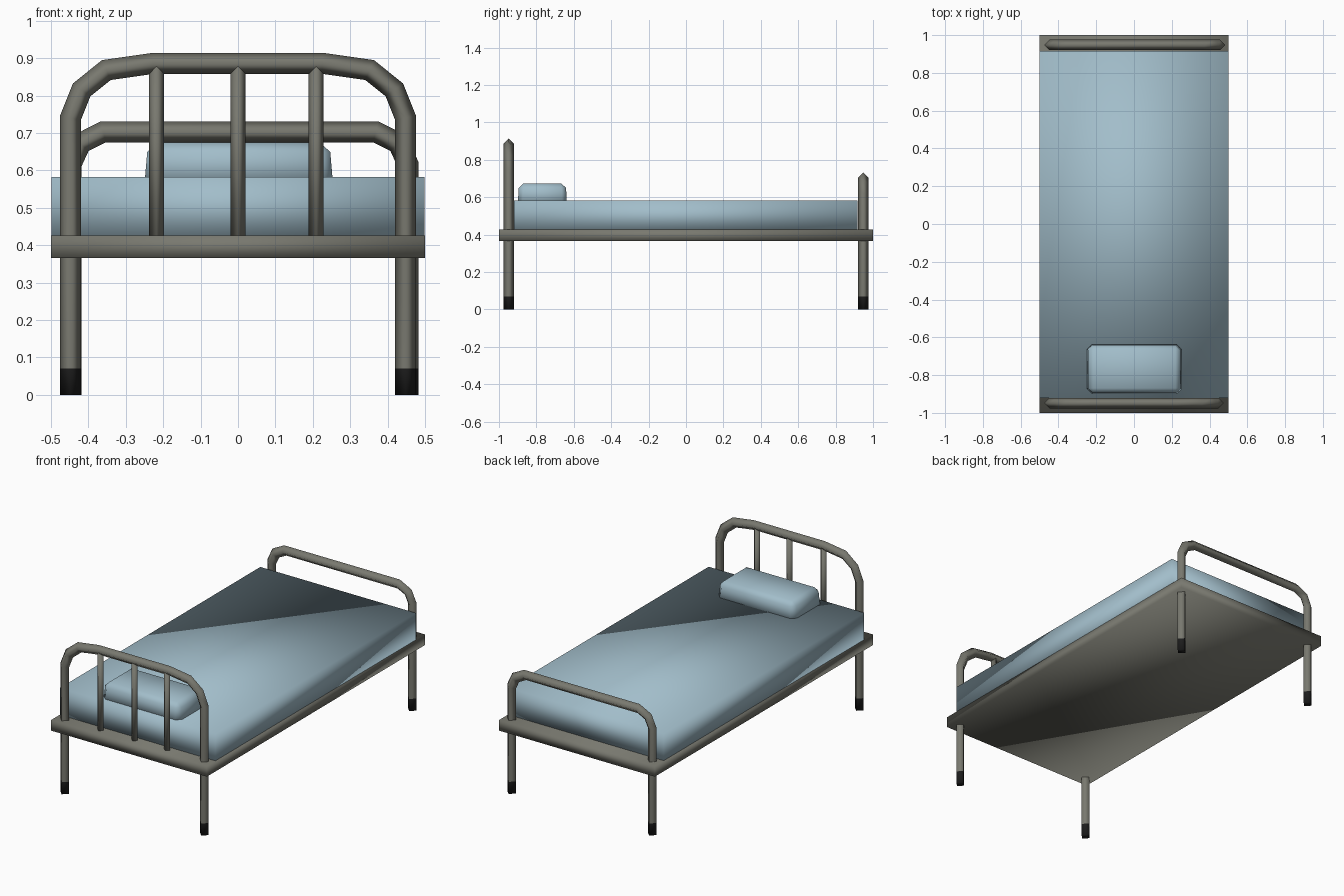
import bpy, bmesh
from mathutils import Vector

if "Cube" in bpy.data.objects:
    bpy.data.objects.remove(bpy.data.objects["Cube"])


def material(name, rgb):
    m = bpy.data.materials.new(name)
    m.diffuse_color = (*rgb, 1)
    m.use_nodes = True
    m.node_tree.nodes["Principled BSDF"].inputs["Base Color"].default_value = m.diffuse_color
    return m


METAL = material("grey metal", (0.19, 0.19, 0.16))
BLUE = material("pale blue fabric", (0.36, 0.51, 0.59))
BLACK = material("black rubber", (0.012, 0.012, 0.012))


def finish(name, bm, mats):
    bmesh.ops.recalc_face_normals(bm, faces=bm.faces)
    for f in bm.faces:
        f.smooth = True
    me = bpy.data.meshes.new(name)
    bm.to_mesh(me)
    bm.free()
    for m in mats:
        me.materials.append(m)
    ob = bpy.data.objects.new(name, me)
    bpy.context.collection.objects.link(ob)
    return ob


def box(name, lo, hi, mat, taper=1.0, bevel=0.0):
    bm = bmesh.new()
    bmesh.ops.create_cube(bm, size=1)
    lo, hi = Vector(lo), Vector(hi)
    for v in bm.verts:
        k = taper if v.co.z > 0 else 1
        v.co = Vector((v.co.x * k, v.co.y * k, v.co.z)) * (hi - lo) + (lo + hi) / 2
    if bevel:
        edges = [e for e in bm.edges if max(v.co.z for v in e.verts) > hi.z - 0.001]
        bmesh.ops.bevel(bm, geom=edges, offset=bevel, segments=1,
                        profile=0.5, affect='EDGES')
    return finish(name, bm, [mat])


def tube(name, path, y, r, cap_height=None):
    """Four-sided tube swept along (x, z) points in the plane at y, mitred at bends."""
    bm = bmesh.new()
    pts = [Vector(p) for p in path]
    rings = []
    for i, p in enumerate(pts):
        a = (p - pts[i - 1]).normalized() if i else None
        b = (pts[i + 1] - p).normalized() if i < len(pts) - 1 else None
        a, b = a or b, b or a
        t = (a + b).normalized()
        n = Vector((-t.y, t.x)) * (r / t.dot(a))
        rings.append([bm.verts.new(c) for c in (
            (p.x + n.x, y, p.y + n.y), (p.x, y + r, p.y),
            (p.x - n.x, y, p.y - n.y), (p.x, y - r, p.y))])
    for q, s in zip(rings, rings[1:]):
        for k in range(4):
            bm.faces.new((q[k], q[(k + 1) % 4], s[(k + 1) % 4], s[k]))
    bm.faces.new(rings[0])
    bm.faces.new(rings[-1])
    # rubber feet: lowest faces
    if cap_height:
        for f in bm.faces:
            if f.calc_center_median().z < cap_height:
                f.material_index = 1
    return finish(name, bm, [METAL, BLACK])


def arch(name, half, y, shift=0.0):
    left = [(-x + shift, z) for x, z in half]
    right = [(x + shift, z) for x, z in reversed(half)]
    return tube(name, left + right, y, 0.028, 0.07)


# bed base, mattress and pillow
box("bed_base", (-0.5, -1, 0.365), (0.5, 1, 0.426), METAL)
box("mattress", (-0.499, -0.92, 0.415), (0.499, 0.917, 0.582), BLUE)
box("pillow", (-0.25, -0.897, 0.56), (0.253, -0.638, 0.673), BLUE, 0.97, 0.0)
bpy.data.objects.remove(bpy.data.objects["pillow"])

# pillow with chamfered sides and top
bm = bmesh.new()
bmesh.ops.create_cube(bm, size=1)
for v in bm.verts:
    k = 0.96 if v.co.z > 0 else 1
    v.co = Vector((v.co.x * 0.505 * k + 0.002, v.co.y * 0.262 * k - 0.768,
                   v.co.z * 0.115 + 0.6165))
bmesh.ops.bevel(bm, geom=[e for e in bm.edges if any(v.co.z > 0.6 for v in e.verts)],
                offset=0.025, segments=1, profile=0.5, affect='EDGES')
finish("pillow", bm, [BLUE])

# headboard and footboard hoops, whose posts run down as legs
arch("headboard_hoop", [(0.448, 0), (0.448, 0.07), (0.448, 0.74), (0.418, 0.815),
                        (0.352, 0.868), (0.226, 0.886)], -0.948)
arch("footboard_hoop", [(0.451, 0), (0.451, 0.07), (0.451, 0.615), (0.425, 0.672),
                        (0.364, 0.703)], 0.948, 0.004)

# headboard bars
for i, x in enumerate((-0.218, 0.0, 0.209)):
    tube(f"headboard_bar_{i + 1}", [(x, 0.4), (x, 0.884)], -0.948, 0.02)
